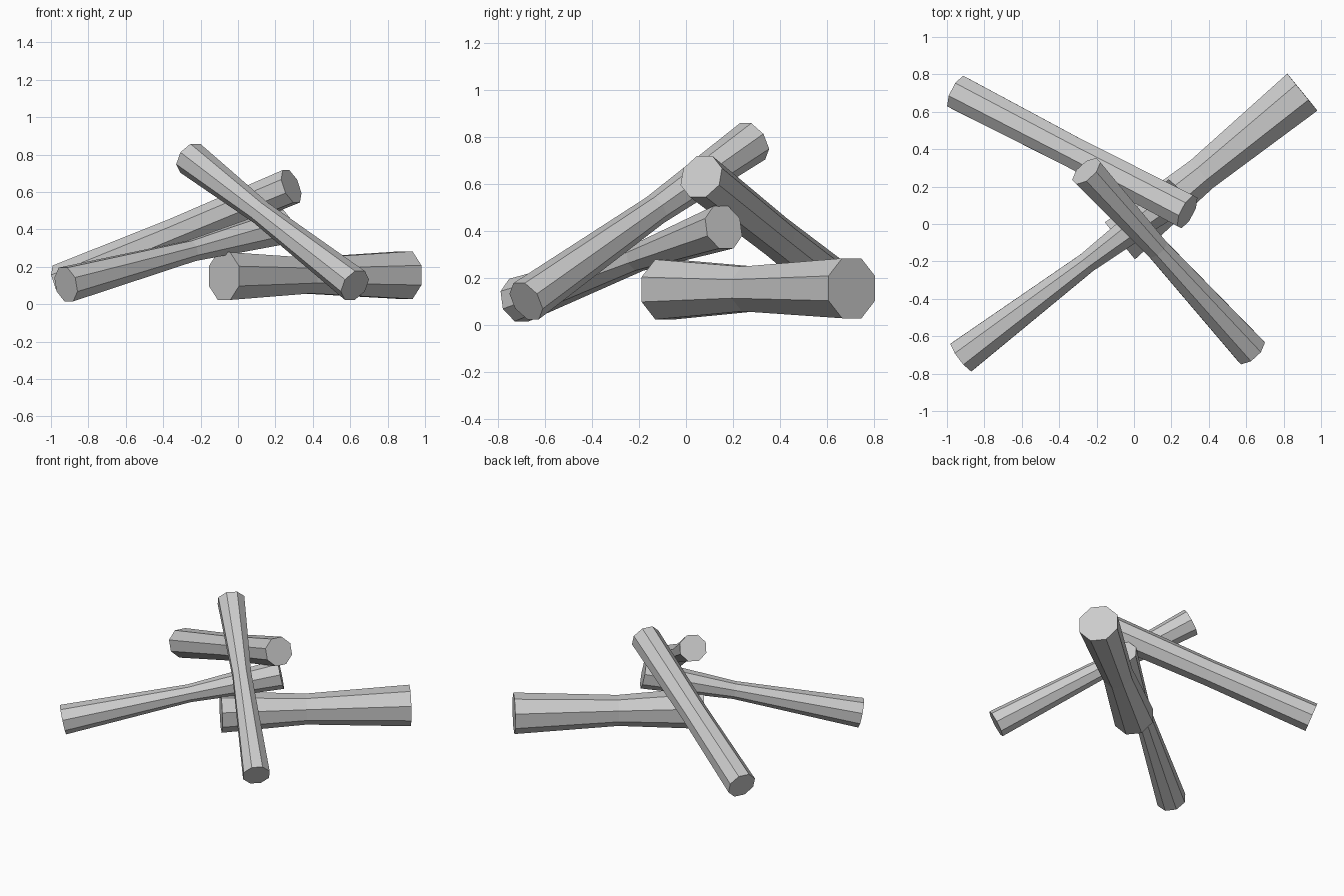
import bpy, bmesh, math
from mathutils import Vector

cube = bpy.data.objects.get("Cube")
if cube:
    bpy.data.objects.remove(cube, do_unlink=True)

# One plain grey for every log
grey = bpy.data.materials.new("plain grey")
grey.use_nodes = True
color = (0.6, 0.6, 0.6, 1)
grey.diffuse_color = color
grey.node_tree.nodes["Principled BSDF"].inputs["Base Color"].default_value = color

SIDES = 8


def add_log(name, start, end, end_radius, waist_radius, waist_at):
    """Eight-sided log along start-end, pinched at a waist."""
    start, end = Vector(start), Vector(end)
    axis = (end - start).normalized()
    side = axis.cross(Vector((0, 0, 1))).normalized()
    up = side.cross(axis)
    bm = bmesh.new()
    rings = []
    for t, radius in ((0, end_radius), (waist_at, waist_radius), (1, end_radius)):
        center = start.lerp(end, t)
        ring = []
        for i in range(SIDES):
            a = math.tau * (i + 0.5) / SIDES
            ring.append(bm.verts.new(center + radius * (side * math.cos(a) + up * math.sin(a))))
        rings.append(ring)
    for low, high in zip(rings, rings[1:]):
        for i in range(SIDES):
            j = (i + 1) % SIDES
            bm.faces.new((low[i], low[j], high[j], high[i]))
    bm.faces.new(rings[0])
    bm.faces.new(rings[-1])
    bmesh.ops.recalc_face_normals(bm, faces=bm.faces)
    mesh = bpy.data.meshes.new(name)
    bm.to_mesh(mesh)
    bm.free()
    mesh.materials.append(grey)
    bpy.context.collection.objects.link(bpy.data.objects.new(name, mesh))


# Thick log lying on the ground, then three leaning logs
add_log("ground_log", (-0.075, -0.09, 0.15), (0.9, 0.705, 0.155), 0.138, 0.103, 0.45)
add_log("front_left_log", (-0.92, -0.71, 0.105), (0.235, 0.16, 0.415), 0.1, 0.06, 0.58)
add_log("back_left_log", (-0.945, 0.705, 0.12), (0.285, 0.065, 0.63), 0.1, 0.09, 0.5)
add_log("front_right_log", (0.625, -0.68, 0.1), (-0.255, 0.283, 0.78), 0.094, 0.066, 0.57)
